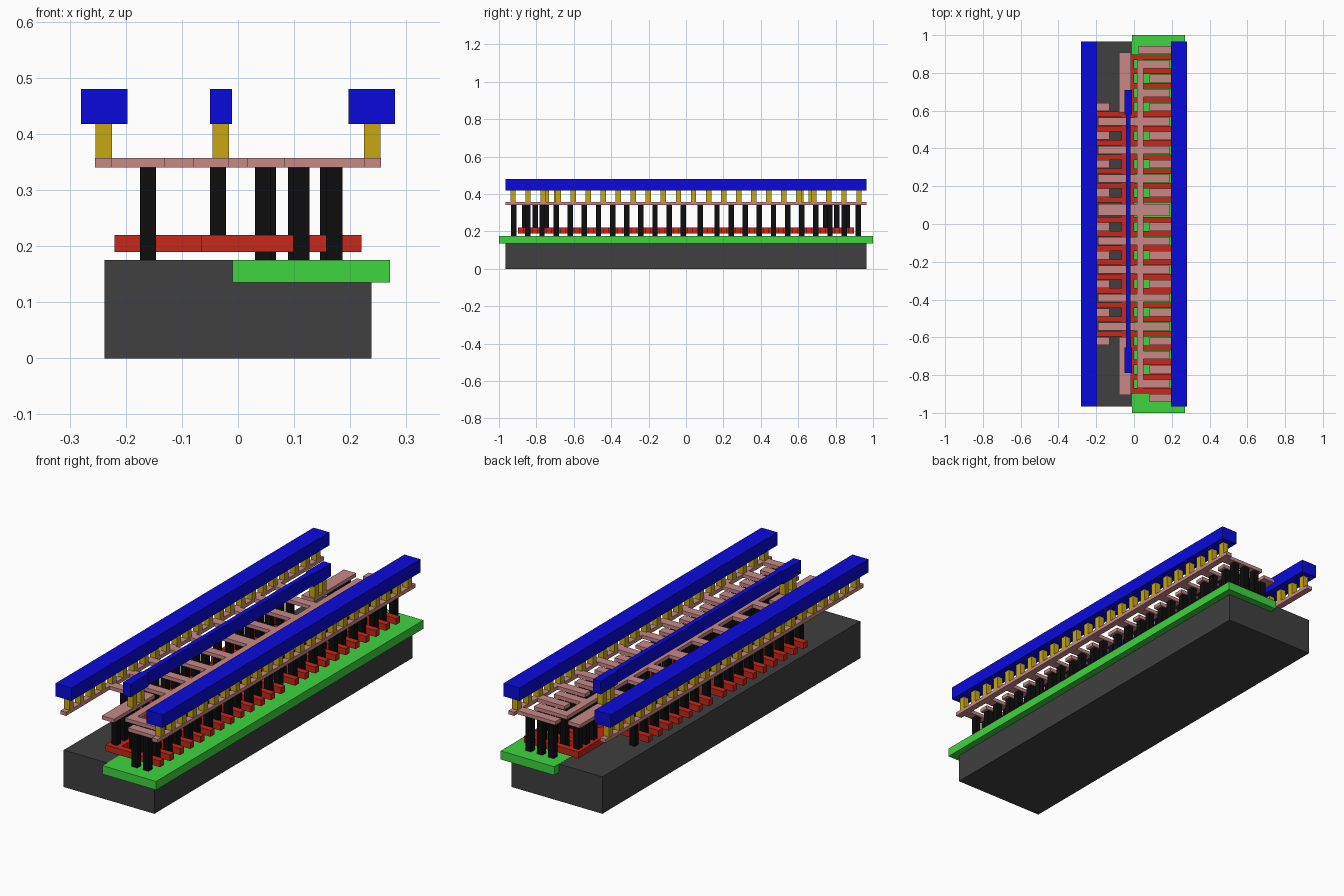
import bpy, bmesh
from mathutils import Matrix, Vector

if "Cube" in bpy.data.objects:
    bpy.data.objects.remove(bpy.data.objects["Cube"])


def layer(name, color, boxes):
    """One mesh made of boxes given as (x0, x1, y0, y1, z0, z1)."""
    bm = bmesh.new()
    for x0, x1, y0, y1, z0, z1 in boxes:
        centre = Vector((x0 + x1, y0 + y1, z0 + z1)) / 2
        size = Matrix.Diagonal((x1 - x0, y1 - y0, z1 - z0, 1))
        bmesh.ops.create_cube(bm, size=1, matrix=Matrix.Translation(centre) @ size)
    mesh = bpy.data.meshes.new(name)
    bm.to_mesh(mesh)
    bm.free()
    obj = bpy.data.objects.new(name, mesh)
    bpy.context.collection.objects.link(obj)
    mat = bpy.data.materials.new(name + "_color")
    mat.diffuse_color = (*color, 1)
    mat.use_nodes = True
    mat.node_tree.nodes["Principled BSDF"].inputs["Base Color"].default_value = mat.diffuse_color
    mesh.materials.append(mat)
    return obj


def bar(x0, x1, y, width, z):
    return (x0, x1, y - width / 2, y + width / 2, *z)


GREY, GREEN, RED = (0.05, 0.05, 0.05), (0.05, 0.66, 0.05), (0.57, 0.02, 0.01)
BLACK, PINK = (0.004, 0.004, 0.004), (0.57, 0.25, 0.24)
GOLD, BLUE = (0.57, 0.39, 0.005), (0.003, 0.003, 0.72)

POLY, CONTACT, POLY_CONTACT = (0.19, 0.22), (0.175, 0.34), (0.22, 0.34)
METAL1, VIA, METAL2 = (0.34, 0.357), (0.357, 0.418), (0.418, 0.48)
PITCH, END, W = 0.0755, 0.883, 0.029

# Gate positions from back to front, and the diffusion centres between them
gates = [END - PITCH * i for i in range(11)] + [-END + PITCH * i for i in range(12, -1, -1)]
diffs = [END + PITCH / 2] + [(a + b) / 2 for a, b in zip(gates, gates[1:])] + [-END - PITCH / 2]

# Base block and well
layer("substrate", GREY, [(-0.2375, 0.2375, -0.965, 0.965, 0, 0.175)])
layer("well", GREEN, [(-0.01, 0.271, -1, 1, 0.135, 0.1755)])

# Gate fingers joined by a spine
poly = [(-0.065, 0.0, -END - W / 2, END + W / 2, *POLY)]
for i, y in enumerate(gates):
    poly.append(bar(0.0, 0.22, y, W, POLY))
    if 4 <= i <= 19:
        poly.append(bar(-0.22, -0.065, y, W, POLY))
layer("gate_fingers", RED, poly)

# First metal: side rails, output spine, input pads and fingers
metal = [(s - 0.015, s + 0.015, -0.965, 0.965, *METAL1) for s in (-0.24, 0.24)]
metal.append((0.016, 0.05, -0.867, 0.867, *METAL1))
metal += [(-0.08, -0.016, 0.59, 0.907, *METAL1), (-0.08, -0.016, -0.905, -0.598, *METAL1)]
contacts = []
for i, y in enumerate(diffs):
    drain = i % 2 == 1
    width = 0.06 if i == 11 else 0.043
    if drain:
        metal.append(bar(0.05, 0.19, y, width, METAL1))
        xs = [0.03, 0.089, 0.146]
    else:
        metal.append(bar(0.025 if i == 0 else 0.082, 0.225, y, width, METAL1))
        xs = [0.039, 0.098, 0.157] if i == 0 else [0.098, 0.157]
    if 4 <= i <= 20:
        metal.append(bar(-0.19, 0.016, y, width, METAL1) if drain
                     else bar(-0.225, -0.13, y, width, METAL1))
        xs.append(-0.175)
    contacts += [bar(x, x + W, y, W, CONTACT) for x in xs]
layer("first_metal", PINK, metal)

# Contact posts, including those from the gate spine to the input pads
for y in (0.748, 0.805, 0.862):
    contacts += [bar(-0.05, -0.021, s * y, W, POLY_CONTACT) for s in (-1, 1)]
layer("contact_posts", BLACK, contacts)

# Vias
vias = []
for i in range(24):
    y = -0.925 + i * 1.85 / 23
    vias += [bar(-0.254, -0.225, y, W, VIA), bar(0.225, 0.254, y, W, VIA)]
vias += [bar(-0.045, -0.016, y, W, VIA) for y in (0.67, 0.613, -0.69, -0.747)]
layer("vias", GOLD, vias)

# Second metal: two power rails and the input strap
layer("left_rail", BLUE, [(-0.28, -0.197, -0.965, 0.965, *METAL2)])
layer("right_rail", BLUE, [(0.197, 0.28, -0.965, 0.965, *METAL2)])
layer("input_strap", BLUE, [
    (-0.05, -0.011, 0.58, 0.71, *METAL2),
    (-0.05, -0.011, -0.79, -0.655, *METAL2),
    (-0.042, -0.019, -0.655, 0.58, *METAL2)])
